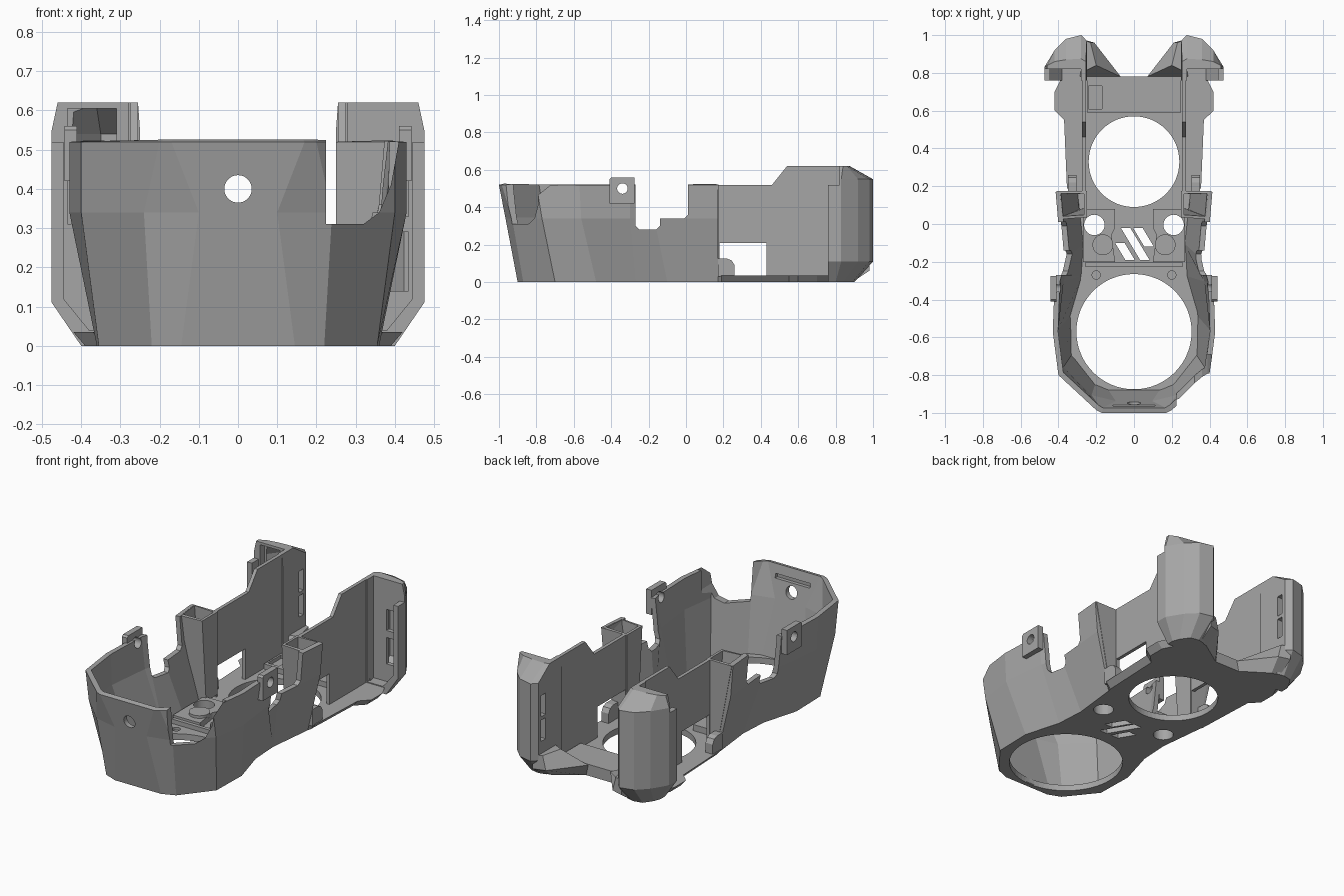
import bpy, bmesh, math

cube = bpy.data.objects.get("Cube")
if cube:
    bpy.data.objects.remove(cube, do_unlink=True)

grey = bpy.data.materials.new("mid grey")
grey.use_nodes = True
color = (0.38, 0.38, 0.38, 1)
grey.diffuse_color = color
grey.node_tree.nodes["Principled BSDF"].inputs["Base Color"].default_value = color

AXES = {'z': lambda p, h: (p[0], p[1], h),
        'y': lambda p, h: (p[0], h, p[1]),
        'x': lambda p, h: (h, p[0], p[1])}


def loft(name, levels, axis='z', side=1, closed=True, cap=True):
    """Skin a stack of (height, outline) levels along an axis."""
    bm = bmesh.new()
    rings = []
    for h, pts in levels:
        cos = [AXES[axis](p, h) for p in pts]
        rings.append([bm.verts.new((x * side, y, z)) for x, y, z in cos])
    n = len(rings[0])
    for lo, hi in zip(rings, rings[1:]):
        for i in range(n if closed else n - 1):
            j = (i + 1) % n
            bm.faces.new((lo[i], lo[j], hi[j], hi[i]))
    if cap:
        bm.faces.new(rings[0])
        bm.faces.new(rings[-1])
    bmesh.ops.recalc_face_normals(bm, faces=bm.faces)
    if not cap:
        # outward means away from the middle of the tube
        mid = sum((v.co for v in bm.verts), start=bm.verts[:][0].co * 0) / len(bm.verts)
        if sum(f.normal.dot(f.calc_center_median() - mid) for f in bm.faces) < 0:
            bmesh.ops.reverse_faces(bm, faces=bm.faces)
    mesh = bpy.data.meshes.new(name)
    bm.to_mesh(mesh)
    bm.free()
    mesh.materials.append(grey)
    ob = bpy.data.objects.new(name, mesh)
    bpy.context.scene.collection.objects.link(ob)
    return ob


def prism(name, pts, a, b, axis='z', side=1):
    return loft(name, [(a, pts), (b, pts)], axis, side)


def rect(x0, x1, y0, y1):
    return [(x0, y0), (x1, y0), (x1, y1), (x0, y1)]


def circle(x, y, r, n=48):
    return [(x + r * math.cos(2 * math.pi * i / n), y + r * math.sin(2 * math.pi * i / n))
            for i in range(n)]


def both(half):
    """Mirror an outline running front to back into a full one."""
    return [(-x, y) for x, y in reversed(half)] + half


def finish(ob, cutters=(), thickness=0):
    """Thicken, cut and bake the result, then drop the cutters."""
    if thickness:
        m = ob.modifiers.new("wall", 'SOLIDIFY')
        m.thickness, m.offset, m.use_even_offset = thickness, -1, True
    for c in cutters:
        c.hide_render = True
        m = ob.modifiers.new("cut", 'BOOLEAN')
        m.object, m.operation, m.solver = c, 'DIFFERENCE', 'EXACT'
    bpy.context.view_layer.update()
    ev = ob.evaluated_get(bpy.context.evaluated_depsgraph_get())
    mesh = bpy.data.meshes.new_from_object(ev)
    ob.modifiers.clear()
    ob.data = mesh
    for c in cutters:
        bpy.data.objects.remove(c, do_unlink=True)


# Faceted front shell, open at the back
low = [(.145, -.9), (.22, -.87), (.355, -.7), (.36, -.48), (.3, -.27), (.29, -.1), (.32, .17)]
mid = [(.1, -.965), (.24, -.93), (.4, -.77), (.43, -.56), (.4, -.3), (.37, -.17), (.4, .17)]
top = [(.17, -1), (.2, -.985), (.4, -.8), (.43, -.57), (.42, -.3), (.385, -.18), (.415, .17)]
shell = loft("front_shell", [(0, both(low)), (.34, both(mid)), (.52, both(top))],
             closed=False, cap=False)
notch = [(-.27, .7), (-.27, .3), (-.25, .28), (-.16, .28), (-.14, .3), (-.14, .34),
         (-.01, .34), (.01, .36), (.01, .7)]
corner = [(.225, .6), (.225, .31), (.32, .31), (.36, .34), (.39, .41), (.41, .52), (.415, .6)]
finish(shell, [prism("notch_cutter", notch, -.6, .6, 'x'),
               prism("corner_cutter", corner, -1.1, -.69, 'y'),
               prism("front_hole_cutter", circle(0, .4, .035), -1.1, -.85, 'y'),
               prism("front_slot_cutter", rect(-.11, .11, .45, .475), -.978, -.9, 'y')], .028)

# Base plate with the two large openings, screw holes and slanted vents
back = [(.355, .19), (.37, .55), (.42, .6), (.42, .7), (.385, .77), (.28, .8), (.07, .78)]
under = low + [(x - .03, y) for x, y in back[:5]] + back[5:]
base = loft("base_plate", [(0, both(under)), (.035, both(low + back))])
cuts = [prism("front_opening_cutter", circle(0, -.57, .305, 64), -.1, .2),
        prism("rear_opening_cutter", circle(0, .33, .24, 64), -.1, .2)]
for s in (1, -1):
    cuts.append(prism("screw_cutter", circle(.21, -.005, .054), -.1, .2, side=s))
    cuts.append(prism("pin_cutter", circle(.2, -.27, .022, 24), .02, .2, side=s))
vents = [(-.1, -.1, -.19), (-.07, -.02, -.19), (-.005, -.02, -.12)]
for x, y1, y0 in vents:
    d = (y1 - y0) * .6
    cuts.append(prism("vent_cutter", [(x, y1), (x + .05, y1), (x + .05 + d, y0), (x + d, y0)],
                      -.1, .2))
finish(base, cuts)

# Cross beam behind the rear opening
beam = prism("rear_beam", rect(-.25, .25, .59, .78), .03, .065)
finish(beam, [prism("beam_pocket_cutter", rect(-.24, -.17, .61, .73), .045, .1)])

# Rim lip in front of the raised middle
prism("middle_step", rect(-.26, .26, -.225, -.205), .03, .06)

# Rear pod outlines: outside, then the chamber behind the front plate
pod_low = [(.255, .76), (.255, .89), (.3, .9), (.35, .89), (.385, .84), (.4, .8), (.4, .76)]
pod_full = [(.25, .76), (.25, .97), (.28, 1), (.36, .98), (.42, .92), (.475, .83), (.475, .76)]
pod_top = [(.255, .76), (.255, .86), (.28, .875), (.36, .87), (.42, .86), (.46, .84), (.46, .76)]
room_low = [(.29, .845), (.29, .87), (.33, .87), (.36, .845)]
room = [(.29, .845), (.29, .95), (.35, .955), (.435, .845)]
room_top = [(.29, .845), (.29, .88), (.36, .875), (.43, .845)]
windows = {1: [(.36, .14, .29), (.36, .33, .45)], -1: [(.31, .31, .605)]}

for s, label in ((1, "left"), (-1, "right")):
    # Thin side wall with its stepped top and low window
    prism(label + "_side_wall",
          [(.17, .03), (.18, .03), (.18, .21), (.43, .21), (.43, .03), (.84, .03),
           (.84, .62), (.54, .62), (.46, .52), (.17, .52)], .255, .275, 'x', s)

    # Hollow rear pod: front lip, set-back plate with windows, chamber and slots
    pod = loft(label + "_rear_pod", [(0, pod_low), (.11, pod_full), (.55, pod_full),
                                     (.62, pod_top)], side=s)
    cuts = [loft("lip_cutter", [(.04, rect(.28, .38, .7, .82)), (.12, rect(.28, .445, .7, .82)),
                                (.53, rect(.28, .445, .7, .82))], side=s),
            prism("upper_cutter", rect(.28, .5, .7, .82), .52, .7, side=s),
            loft("chamber_cutter", [(.06, room_low), (.12, room), (.54, room),
                                    (.605, room_top)], side=s)]
    cuts += [prism("window_cutter", rect(x, .435, z0, z1), .8, .86, 'y', s)
             for x, z0, z1 in windows[s]]
    cuts += [prism("slot_cutter", rect(.905, .945, z, z + .12), .2, .31, 'x', s)
             for z in (.21, .35)]
    finish(pod, cuts)

    # Wedge joining the pod to the rear beam
    loft(label + "_rear_wedge",
         [(0, [(.08, .78), (.23, .88), (.28, .89), (.3, .78)]),
          (.06, [(.07, .78), (.21, .96), (.28, .98), (.28, .78)]),
          (.14, [(.2, .84), (.23, .96), (.28, .98), (.28, .8)])], side=s)

    # Tapered open pocket beside the side wall
    pocket = loft(label + "_pocket",
                  [(.05, [(.32, .175), (.25, .175), (.25, .07), (.3, .06)]),
                   (.52, [(.41, .175), (.25, .175), (.25, .035), (.39, .025)])],
                  side=s, cap=False)
    finish(pocket, thickness=.015)

    # Screw tab above the shell rim
    tab = prism(label + "_screw_tab", [(-.41, .42), (-.275, .42), (-.275, .56), (-.4, .56),
                                       (-.41, .55)], .41, .443, 'x', s)
    finish(tab, [prism("tab_hole_cutter", circle(-.34, .5, .028, 32), .3, .5, 'x', s)])
    finish(shell, [prism("tab_hole_cutter", circle(-.34, .5, .028, 32), .3, .5, 'x', s)])

    # Small rounded lug on the base
    prism(label + "_base_lug", [(.17, .03), (.26, .03), (.26, .09), (.245, .115), (.22, .125),
                                (.17, .125)], .305, .35, 'x', s)

    # Raised mounting pad with a through hole and a boss
    pad = prism(label + "_mount_pad", [(.1, -.2), (.27, -.2), (.27, .08), (.1, .08),
                                       (.1, -.02), (.12, -.06)], .03, .07, side=s)
    finish(pad, [prism("pad_hole_cutter", circle(.21, -.005, .054), 0, .2, side=s)])
    prism(label + "_pad_boss", circle(.165, -.11, .055), .06, .085, side=s)
